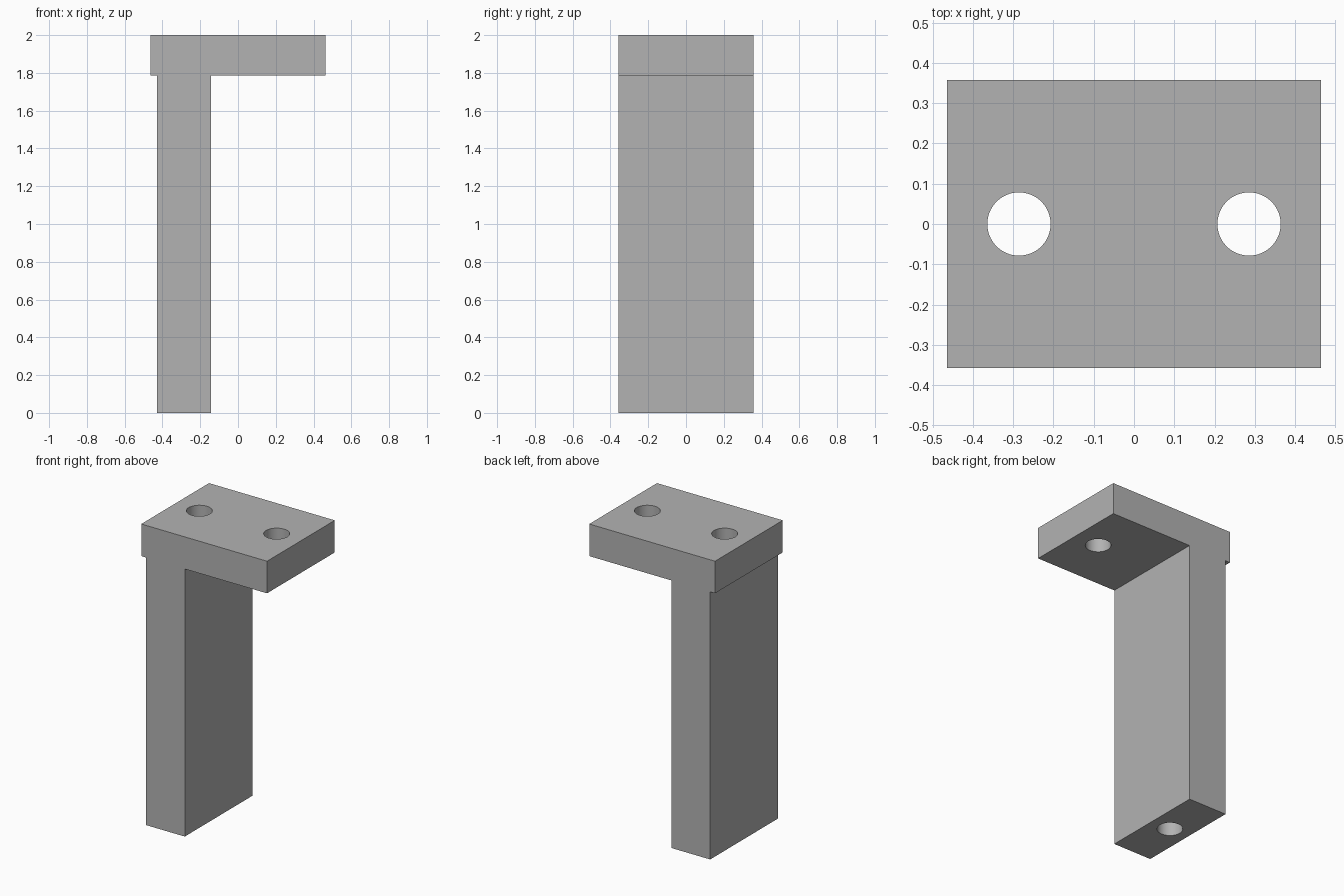
import bpy
import bmesh
import math

cube = bpy.data.objects.get("Cube")
if cube:
    bpy.data.objects.remove(cube, do_unlink=True)

# Dimensions in modelling units; the bracket is 56 units tall
U = 2 / 56
HEIGHT, DEPTH = 56 * U, 20 * U
PLATE_HALF, PLATE_BOTTOM = 13 * U, 50 * U
LEG_LEFT, LEG_RIGHT = -12 * U, -4 * U
HOLE_X, HOLE_RADIUS = 8 * U, 2.2 * U

# Plain grey material
grey = bpy.data.materials.new("plain_grey")
colour = (0.45, 0.45, 0.45, 1)
grey.use_nodes = True
grey.diffuse_color = colour
grey.node_tree.nodes["Principled BSDF"].inputs["Base Color"].default_value = colour


def extrude_profile(name, points, depth):
    """Extrude an x-z outline along y, centred on y = 0."""
    bm = bmesh.new()
    face = bm.faces.new([bm.verts.new((x, -depth / 2, z)) for x, z in points])
    out = bmesh.ops.extrude_face_region(bm, geom=[face])
    verts = [g for g in out["geom"] if isinstance(g, bmesh.types.BMVert)]
    bmesh.ops.translate(bm, verts=verts, vec=(0, depth, 0))
    bmesh.ops.recalc_face_normals(bm, faces=bm.faces)
    mesh = bpy.data.meshes.new(name)
    bm.to_mesh(mesh)
    bm.free()
    mesh.materials.append(grey)
    obj = bpy.data.objects.new(name, mesh)
    bpy.context.collection.objects.link(obj)
    return obj


# Leg and top plate as one solid
bracket = extrude_profile("bracket", [
    (LEG_LEFT, 0), (LEG_RIGHT, 0),
    (LEG_RIGHT, PLATE_BOTTOM), (PLATE_HALF, PLATE_BOTTOM),
    (PLATE_HALF, HEIGHT), (-PLATE_HALF, HEIGHT),
    (-PLATE_HALF, PLATE_BOTTOM), (LEG_LEFT, PLATE_BOTTOM),
], DEPTH)

# Vertical bores: one down the whole leg, one through the plate overhang
cutters = []
for side, label in ((-1, "leg"), (1, "plate")):
    bpy.ops.mesh.primitive_cylinder_add(
        vertices=64, radius=HOLE_RADIUS, depth=HEIGHT * 1.2,
        location=(side * HOLE_X, 0, HEIGHT / 2))
    cutter = bpy.context.object
    cutter.name = label + "_bore_cutter"
    cutter.hide_render = True
    cutter.data.materials.append(grey)
    cut = bracket.modifiers.new(label + "_bore", "BOOLEAN")
    cut.operation = "DIFFERENCE"
    cut.solver = "EXACT"
    cut.object = cutter
    cutters.append(cutter)

# Apply the cuts, drop the cutters and smooth the bore walls
bpy.ops.object.select_all(action="DESELECT")
bracket.select_set(True)
bpy.context.view_layer.objects.active = bracket
for cut in list(bracket.modifiers):
    bpy.ops.object.modifier_apply(modifier=cut.name)
for cutter in cutters:
    bpy.data.objects.remove(cutter, do_unlink=True)
bpy.ops.object.shade_smooth_by_angle(angle=math.radians(30))
